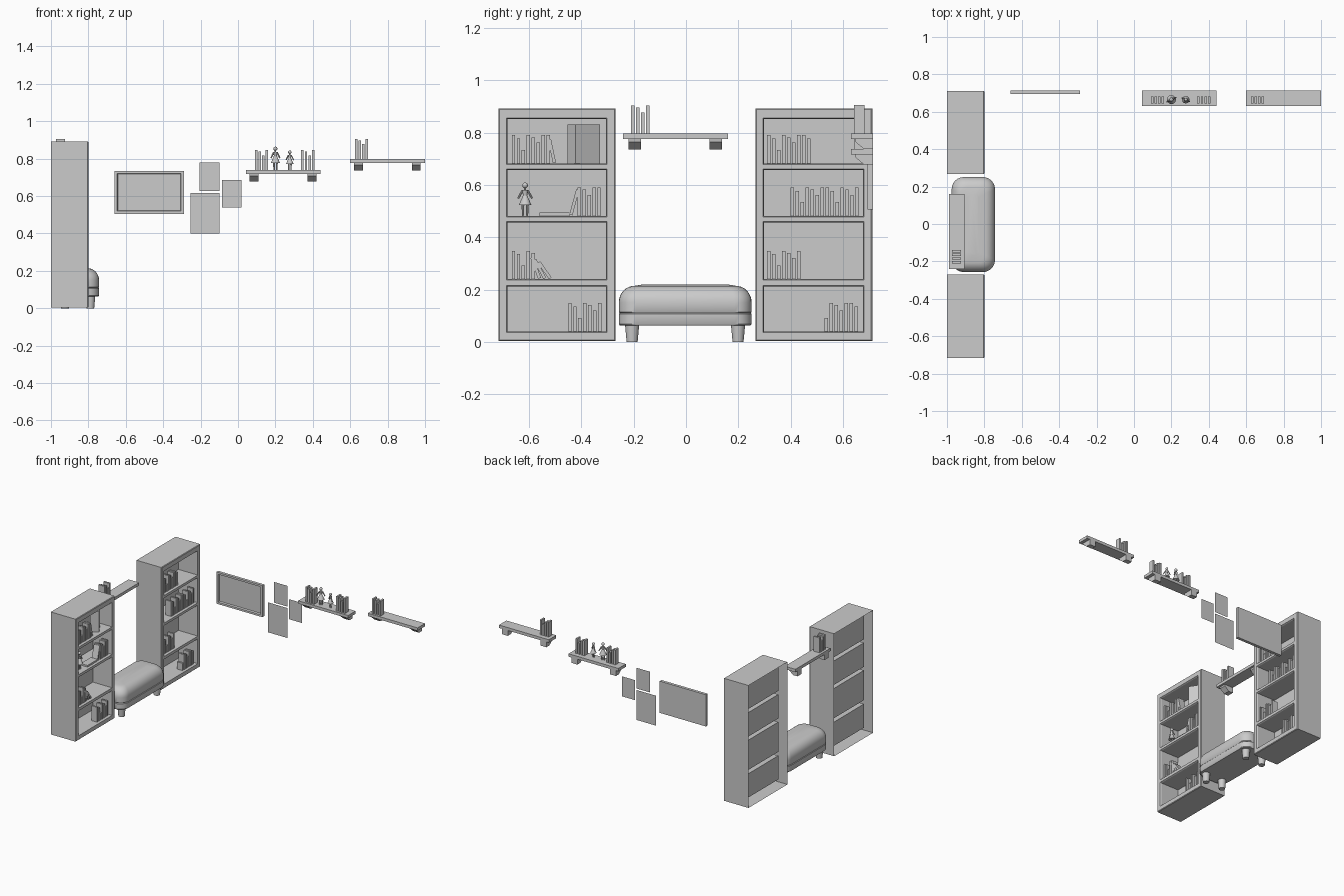
import bpy, bmesh, math
from mathutils import Matrix, Vector

if "Cube" in bpy.data.objects:
    bpy.data.objects.remove(bpy.data.objects["Cube"])


def finish(name, bm, smooth=None):
    me = bpy.data.meshes.new(name)
    bm.to_mesh(me)
    bm.free()
    ob = bpy.data.objects.new(name, me)
    bpy.context.collection.objects.link(ob)
    if smooth:
        bpy.context.view_layer.objects.active = ob
        ob.select_set(True)
        bpy.ops.object.shade_smooth_by_angle(angle=math.radians(smooth))
        ob.select_set(False)
    return ob


def add_box(bm, lo, hi, rot=Matrix()):
    """Box between two corners, turned about the middle of its base."""
    lo, hi = Vector(lo), Vector(hi)
    c, s = (lo + hi) / 2, hi - lo
    base = Vector((c.x, c.y, lo.z))
    m = (Matrix.Translation(base) @ rot @ Matrix.Translation(c - base)
         @ Matrix.Diagonal((*s, 1)))
    bmesh.ops.create_cube(bm, size=1, matrix=m)


def add_cone(bm, r1, r2, a, b, seg=12):
    a, b = Vector(a), Vector(b)
    q = (b - a).to_track_quat('Z', 'Y').to_matrix().to_4x4()
    bmesh.ops.create_cone(bm, cap_ends=True, segments=seg, radius1=r1, radius2=r2,
                          depth=(b - a).length, matrix=Matrix.Translation((a + b) / 2) @ q)


def loft(bm, rings, cap_start=False, cap_end=False):
    vs = [[bm.verts.new(p) for p in r] for r in rings]
    n = len(vs[0])
    for r, s in zip(vs, vs[1:]):
        for i in range(n):
            bm.faces.new((r[i], r[(i + 1) % n], s[(i + 1) % n], s[i]))
    if cap_start:
        bm.faces.new(vs[0][::-1])
    if cap_end:
        bm.faces.new(vs[-1])


# Bookcases: shell open at the back, four cubbies pushed in from the front
CUBBIES = [(0.04, 0.212), (0.24, 0.456), (0.482, 0.656), (0.682, 0.852)]
FRONT, BACK = -0.8, -1.0


def rect(x, y0, y1, z0, z1):
    return [(x, y0, z0), (x, y1, z0), (x, y1, z1), (x, y0, z1)]


def bookcase(name, y0):
    bm = bmesh.new()
    y1, z0, z1 = y0 + 0.446, 0.004, 0.892
    a, b = y0 + 0.033, y1 - 0.036
    e = 0.004
    loft(bm, [rect(BACK, y0, y1, z0, z1), rect(FRONT - e, y0, y1, z0, z1),
              rect(FRONT, y0 + e, y1 - e, z0 + e, z1 - e)])
    # front face strips around the openings
    zs = [z0 + e] + [z for c in CUBBIES for z in (c[0] - e, c[1] + e)] + [z1 - e]
    quads = [(y0 + e, a - e, z0 + e, z1 - e), (b + e, y1 - e, z0 + e, z1 - e)]
    quads += [(a - e, b + e, zs[i], zs[i + 1]) for i in range(0, len(zs), 2)]
    for q in quads:
        bm.faces.new([bm.verts.new(p) for p in rect(FRONT, *q)])
    for c0, c1 in CUBBIES:
        loft(bm, [rect(FRONT, a - e, b + e, c0 - e, c1 + e),
                  rect(FRONT - 2 * e, a, b, c0, c1),
                  rect(-0.95, a, b, c0, c1)], cap_end=True)
    bmesh.ops.remove_doubles(bm, verts=bm.verts, dist=1e-5)
    return finish(name, bm)


bookcase("bookcase_left", -0.716)
bookcase("bookcase_right", 0.266)

# Rows of books: 'axis' is the direction of the row, depth span is across it
HEIGHTS = [0.108, 0.095, 0.052, 0.108, 0.1, 0.08, 0.108]


def books(name, axis, start, end, depth, z, leans=(), pitch=0.019, shift=0):
    bm = bmesh.new()
    for i in range(max(1, round((end - start) / pitch))):
        s = start + i * pitch
        h = HEIGHTS[(i + shift) % len(HEIGHTS)]
        lo, hi = (s, depth[0]), (s + 0.013, depth[1])
        if axis == 'Y':
            lo, hi = lo[::-1], hi[::-1]
        add_box(bm, (*lo, z), (*hi, z + h))
    for y, deg, h in leans:
        add_box(bm, (depth[0], y - 0.006, z + 0.003), (depth[1], y + 0.006, z + 0.003 + h),
                Matrix.Rotation(math.radians(deg), 4, 'X'))
    return finish(name, bm)


D = (-0.862, -0.816)
books("books_left_top", 'Y', -0.666, -0.515, D, 0.682, [(-0.503, 12, 0.09)])
books("books_left_upper", 'Y', -0.415, -0.315, D, 0.482, [(-0.44, -15, 0.1)], shift=3)
books("books_left_lower", 'Y', -0.666, -0.575, D, 0.24,
      [(-0.56, 20, 0.085), (-0.54, 28, 0.08), (-0.519, 35, 0.075)])
books("books_left_bottom", 'Y', -0.45, -0.318, D, 0.04)
books("books_right_top", 'Y', 0.31, 0.48, D, 0.682)
books("books_right_upper", 'Y', 0.4, 0.668, D, 0.482)
books("books_right_lower", 'Y', 0.31, 0.443, D, 0.24)
books("books_right_bottom", 'Y', 0.53, 0.662, D, 0.04, shift=2)

bm = bmesh.new()
add_box(bm, (-0.87, -0.56, 0.482), (-0.815, -0.445, 0.494))
finish("flat_book", bm)
bm = bmesh.new()
add_box(bm, (-0.903, -0.446, 0.682), (-0.843, -0.336, 0.83),
        Matrix.Rotation(math.radians(32), 4, 'Z'))
finish("storage_box", bm)


# Small figurines with flared skirt; 'side' is the direction of the arms
def figurine(name, x, y, z, h, side):
    bm = bmesh.new()
    o, s, up = Vector((x, y, z)), Vector(side), Vector((0, 0, h))
    w = h * 0.2
    for k in (-1, 1):
        add_cone(bm, h * .03, h * .045, o + s * k * w * .3, o + s * k * w * .35 + up * .4, 8)
        add_cone(bm, h * .035, h * .03, o + s * k * w * .4 + up * .76, o + s * k * w * 1.05 + up * .52, 8)
    add_cone(bm, w * 0.95, h * .06, o + up * .32, o + up * .62)
    add_cone(bm, h * .06, h * .09, o + up * .6, o + up * .78)
    add_cone(bm, h * .03, h * .03, o + up * .77, o + up * .86, 8)
    bmesh.ops.create_uvsphere(bm, u_segments=12, v_segments=8, radius=h * .085,
                              matrix=Matrix.Translation(o + up * .915))
    finish(name, bm, 40)


figurine("figurine_cubby", -0.84, -0.615, 0.482, 0.127, (0, 1, 0))
figurine("figurine_tall", 0.2, 0.665, 0.737, 0.127, (0.9, 0.44, 0))
figurine("figurine_short", 0.277, 0.665, 0.737, 0.107, (0.9, -0.44, 0))


# Wall shelves with slanted brackets, modelled along x then placed
def wall_shelf(name, matrix):
    bm = bmesh.new()
    add_box(bm, (-0.2, -0.085, -0.021), (0.2, 0, 0))
    for x in (-0.156, 0.153):
        x0, x1 = x - 0.024, x + 0.024
        loft(bm, [[(x0, -0.07, -.021), (x1, -0.07, -.021), (x1, 0, -.021), (x0, 0, -.021)],
                  [(x0, -0.068, -.032), (x1, -0.068, -.032), (x1, 0, -.032), (x0, 0, -.032)],
                  [(x0, -0.035, -.06), (x1, -0.035, -.06), (x1, 0, -.06), (x0, 0, -.06)]],
             True, True)
    bmesh.ops.recalc_face_normals(bm, faces=bm.faces)
    bm.transform(matrix)
    finish(name, bm)


wall_shelf("shelf_over_bench", Matrix.Translation((-0.99, -0.04, 0.796))
           @ Matrix.Rotation(math.pi / 2, 4, 'Z'))
wall_shelf("shelf_middle", Matrix.Translation((0.242, 0.715, 0.738)))
wall_shelf("shelf_end", Matrix.Translation((0.8, 0.715, 0.797)))
books("books_over_bench", 'Y', -0.21, -0.13, (-0.973, -0.925), 0.796, shift=3)
books("books_end", 'X', 0.625, 0.7, (0.643, 0.682), 0.797, shift=3)
books("books_middle_left", 'X', 0.09, 0.166, (0.643, 0.682), 0.738, shift=3)
books("books_middle_right", 'X', 0.338, 0.414, (0.643, 0.682), 0.738, shift=3)


# Framed picture with recessed panel
def xz(y, inset):
    x0, x1, z0, z1 = -0.66 + inset, -0.29 - inset, 0.505 + inset, 0.735 - inset
    return [(x0, y, z0), (x1, y, z0), (x1, y, z1), (x0, y, z1)]


bm = bmesh.new()
loft(bm, [xz(0.715, 0), xz(0.694, 0), xz(0.694, 0.014), xz(0.706, 0.018)], True, True)
bmesh.ops.recalc_face_normals(bm, faces=bm.faces)
finish("framed_picture", bm)

# Thin posters
for i, (x0, x1, z0, z1) in enumerate([(-0.255, -0.1, 0.4, 0.617), (-0.205, -0.1, 0.628, 0.778),
                                      (-0.086, 0.018, 0.54, 0.685)]):
    bm = bmesh.new()
    bm.faces.new([bm.verts.new(p) for p in
                  ((x0, 0.708, z0), (x1, 0.708, z0), (x1, 0.708, z1), (x0, 0.708, z1))])
    finish(f"poster_{i + 1}", bm)


# Bench: rounded base and domed cushion lofted from rounded rectangles
def ring(inset, z, r=0.065):
    pts = []
    hx, hy = 0.116 - inset, 0.254 - inset
    r = max(r - inset * 0.5, 0.01)
    for k, (sx, sy) in enumerate([(1, 1), (-1, 1), (-1, -1), (1, -1)]):
        for j in range(7):
            t = (k + j / 6) * math.pi / 2
            pts.append((-0.859 + sx * (hx - r) + r * math.cos(t),
                        -0.003 + sy * (hy - r) + r * math.sin(t), z))
    return pts


bm = bmesh.new()
loft(bm, [ring(0.004, 0.063), ring(0, 0.068), ring(0, 0.106), ring(0.004, 0.11)], True, True)
finish("bench_base", bm, 40)
bm = bmesh.new()
dome = [ring(0.06 * (1 - math.cos(t)), 0.15 + 0.064 * math.sin(t))
        for t in (i * math.pi / 16 for i in range(9))]
loft(bm, [ring(0.004, 0.109), ring(0, 0.114)] + dome + [ring(0.09, 0.219)], True, True)
finish("bench_cushion", bm, 40)

# Bench legs
for x in (-0.925, -0.79):
    for y in (-0.206, 0.199):
        bm = bmesh.new()
        add_cone(bm, 0.021, 0.027, (x, y, 0), (x, y, 0.064), 20)
        finish("bench_leg", bm, 40)
